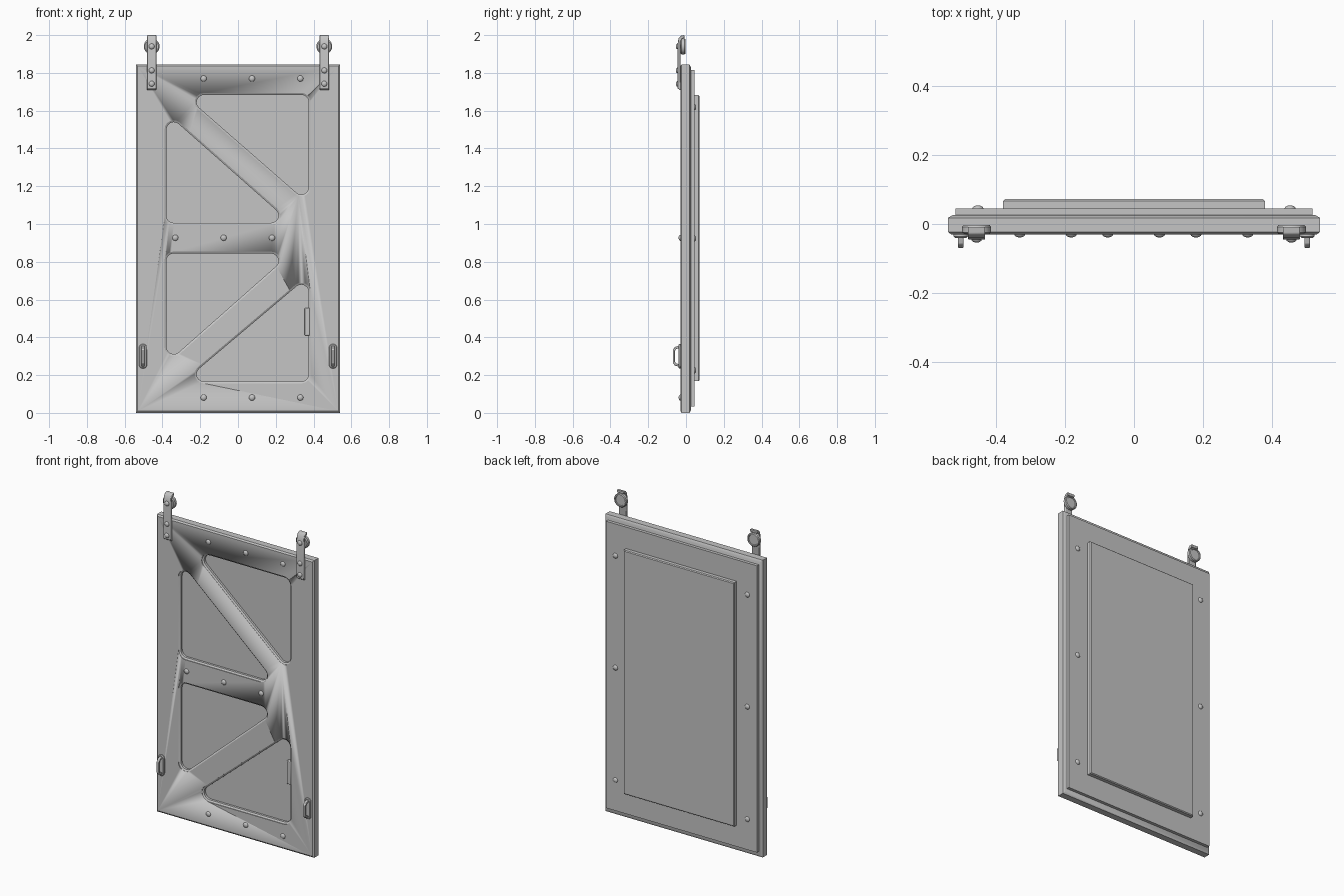
import bpy, bmesh, math
from mathutils import Vector

cube = bpy.data.objects.get("Cube")
if cube:
    bpy.data.objects.remove(cube)

grey = bpy.data.materials.new("plain grey")
grey.use_nodes = True
grey.diffuse_color = (0.56, 0.56, 0.56, 1)
grey.node_tree.nodes["Principled BSDF"].inputs["Base Color"].default_value = (0.56, 0.56, 0.56, 1)


def finish(name, bm):
    bmesh.ops.recalc_face_normals(bm, faces=bm.faces)
    mesh = bpy.data.meshes.new(name)
    bm.to_mesh(mesh)
    bm.free()
    mesh.materials.append(grey)
    obj = bpy.data.objects.new(name, mesh)
    bpy.context.collection.objects.link(obj)
    bpy.ops.object.select_all(action="DESELECT")
    obj.select_set(True)
    bpy.context.view_layer.objects.active = obj
    bpy.ops.object.shade_smooth_by_angle(angle=math.radians(35))
    return obj


def loft(name, rings):
    """Join rings of equal point count and cap both ends."""
    bm = bmesh.new()
    loops = [[bm.verts.new(p) for p in ring] for ring in rings]
    n = len(loops[0])
    for a, b in zip(loops, loops[1:]):
        for i in range(n):
            bm.faces.new((a[i], a[(i + 1) % n], b[(i + 1) % n], b[i]))
    bm.faces.new(loops[0])
    bm.faces.new(loops[-1])
    return finish(name, bm)


def rect(hw, z0, z1, y):
    return [(-hw, y, z0), (hw, y, z0), (hw, y, z1), (-hw, y, z1)]


def slab(name, hw, z0, z1, steps):
    """Rectangular layer; steps are (depth, inset) pairs."""
    return loft(name, [rect(hw - i, z0 + i, z1 - i, y) for y, i in steps])


def rounded(centres, r, y, steps=6):
    """Outline around equal circles on a convex polygon."""
    pts = [Vector(c) for c in centres]
    area = sum(a.x * b.y - b.x * a.y for a, b in zip(pts, pts[1:] + pts[:1]))
    if area < 0:
        pts.reverse()
    out = []
    for i, p in enumerate(pts):
        d0 = p - pts[i - 1]
        d1 = pts[(i + 1) % len(pts)] - p
        start = math.atan2(-d0.x, d0.y)
        turn = (math.atan2(-d1.x, d1.y) - start) % math.tau
        for k in range(steps + 1):
            a = start + turn * k / steps
            out.append((p.x + r * math.cos(a), y, p.y + r * math.sin(a)))
    return out


def lathe(name, x, z, profile, n=20):
    """Round part about the depth axis; profile is (radius, depth)."""
    return loft(name, [[(x + r * math.cos(math.tau * k / n), y, z + r * math.sin(math.tau * k / n))
                        for k in range(n)] for r, y in profile])


def dome(name, x, z, y, direction, r=0.016, h=0.009):
    return lathe(name, x, z, [(r * math.cos(a), y + direction * h * math.sin(a))
                              for a in (0, 0.4, 0.8, 1.2, 1.5)], 16)


def extrude_x(name, x, hw, outline, bevel):
    """Side outline in (depth, height) widened along x."""
    obj = loft(name, [[(x + s * hw, y, z) for y, z in outline] for s in (-1, 1)])
    mod = obj.modifiers.new("soft edges", "BEVEL")
    mod.width, mod.segments = bevel, 2
    bpy.ops.object.modifier_apply(modifier=mod.name)
    return obj


# Door body and stepped back layers
FRONT, FLOOR = -0.03, -0.006
body = slab("door_body", 0.54, 0, 1.845,
            [(FRONT, 0.009), (-0.023, 0), (0.018, 0), (0.026, 0.014)])
slab("back_plate", 0.518, 0.035, 1.815, [(0.02, 0), (0.045, 0)])
slab("back_raised_panel", 0.38, 0.168, 1.682, [(0.04, 0), (0.067, 0), (0.072, 0.005)])

# Triangular recesses: box limits and the corner that is left out
R = 0.045
recesses = [(-0.225, 0.38, 1.15, 1.69, (0, 0)), (-0.385, 0.22, 1.0, 1.545, (1, 1)),
            (-0.385, 0.22, 0.305, 0.85, (1, 0)), (-0.225, 0.38, 0.16, 0.685, (0, 1))]
for x0, x1, z0, z1, missing in recesses:
    xs, zs = (x0 + R, x1 - R), (z0 + R, z1 - R)
    corners = [(xs[i], zs[j]) for i, j in ((0, 0), (1, 0), (1, 1), (0, 1)) if (i, j) != missing]
    cutter = loft("recess_cutter", [rounded(corners, r, y) for r, y in
                                    ((R + 0.004, -0.04), (R + 0.004, FLOOR - 0.02),
                                     (R - 0.006, -0.02), (R - 0.006, FLOOR))])
    cutter.hide_render = True
    mod = body.modifiers.new("recess", "BOOLEAN")
    mod.operation, mod.solver, mod.object = "DIFFERENCE", "EXACT", cutter
    bpy.context.view_layer.objects.active = body
    bpy.ops.object.modifier_apply(modifier=mod.name)
    bpy.data.objects.remove(cutter)

# Latch strip inside the lower recess
extrude_x("latch_strip", 0.366, 0.014,
          [(-0.027, 0.41), (-0.027, 0.555), (-0.002, 0.555), (-0.002, 0.41)], 0.004)

# Screw heads, front and back
for z, shift in ((1.77, 0.074), (0.927, -0.076), (0.081, 0.074)):
    for x in (-0.256, 0, 0.256):
        dome("front_screw", x + shift, z, FRONT, -1)
for x in (-0.453, 0.453):
    for z in (0.225, 0.923, 1.618):
        dome("back_screw", x, z, 0.045, 1)

for side, label in ((-1, "right"), (1, "left")):
    # Hanger strap, hooked over the roller at the top
    x = side * 0.457
    extrude_x(label + "_hanger_strap", x, 0.025,
              [(-0.029, 1.708), (-0.045, 1.718), (-0.045, 1.95), (-0.04, 1.982), (-0.028, 1.997),
               (-0.008, 2.0), (-0.008, 1.984), (-0.022, 1.982), (-0.029, 1.965)], 0.003)
    for z in (1.742, 1.813, 1.94):
        dome(label + "_hanger_bolt", x, z, -0.045, -1, 0.015)
    # Roller with rounded rim and dished back
    lathe(label + "_roller", x, 1.94, [(0.036, -0.029), (0.042, -0.024), (0.042, -0.008),
                                      (0.038, -0.003), (0.032, -0.003), (0.03, -0.008)], 28)
    # Pull handle on a rounded plate
    x = side * 0.503
    ends = [(x - 0.001, 0.255), (x + 0.001, 0.255), (x + 0.001, 0.345), (x - 0.001, 0.345)]
    loft(label + "_handle_plate", [rounded(ends, r, y) for r, y in
                                   ((0.02, -0.028), (0.02, -0.036), (0.016, -0.04))])
    extrude_x(label + "_handle_grip", x, 0.008,
              [(-0.036, 0.245), (-0.058, 0.25), (-0.07, 0.265), (-0.07, 0.335), (-0.058, 0.35),
               (-0.036, 0.355), (-0.036, 0.342), (-0.053, 0.338), (-0.059, 0.328),
               (-0.059, 0.272), (-0.053, 0.262), (-0.036, 0.258)], 0.003)
